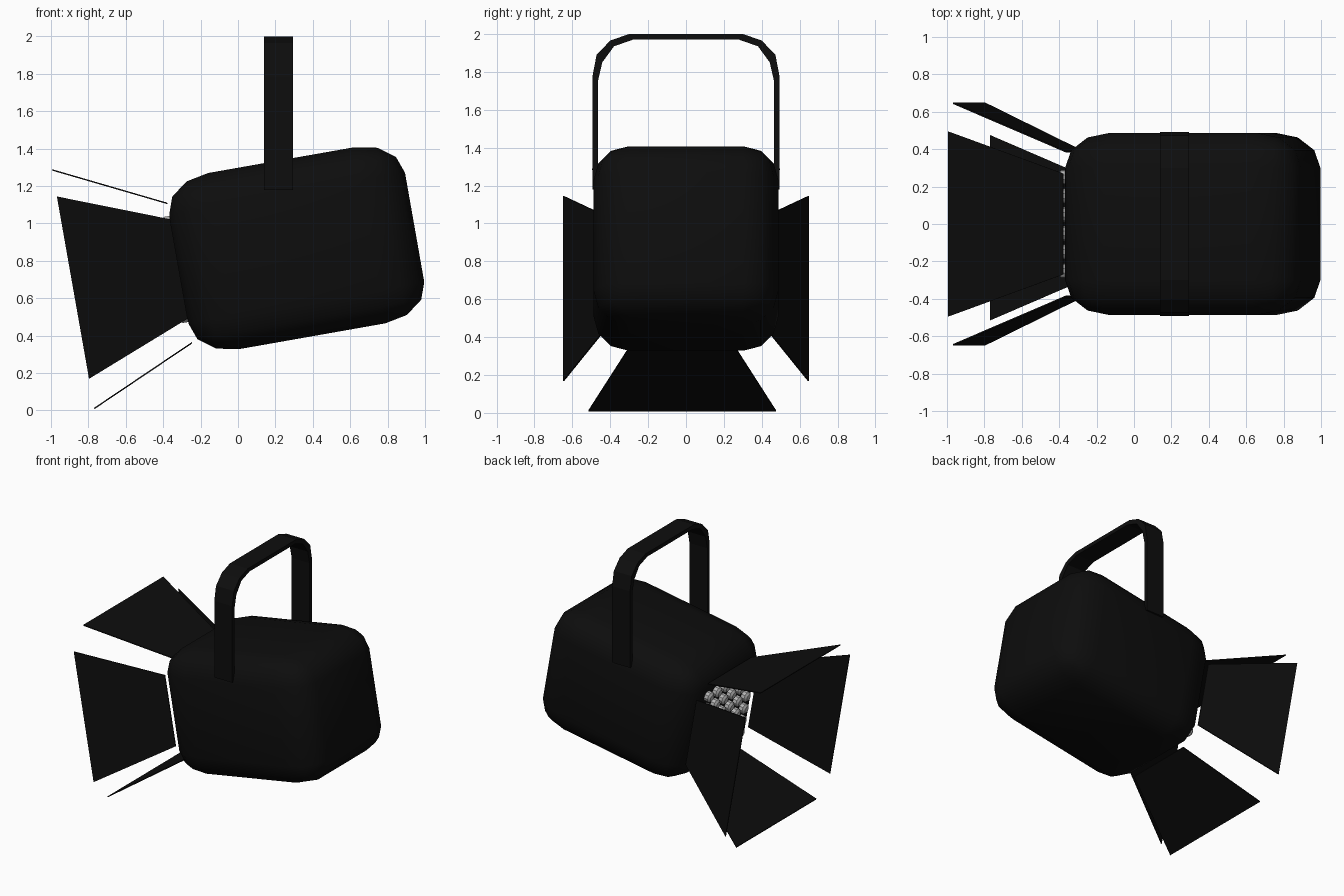
import bpy, bmesh, math
from mathutils import Matrix, Vector

if "Cube" in bpy.data.objects:
    bpy.data.objects.remove(bpy.data.objects["Cube"])

TILT = Matrix.Rotation(math.radians(-10), 4, 'Y')   # lamp axis: local x runs front to back
MID = 0.80                                          # local height of the lamp axis


def material(name, rgb):
    m = bpy.data.materials.new(name)
    m.diffuse_color = (*rgb, 1)
    m.use_nodes = True
    m.node_tree.nodes["Principled BSDF"].inputs["Base Color"].default_value = m.diffuse_color
    return m


black = material("matte black", (0.004, 0.004, 0.004))
grey = material("light grey", (0.45, 0.45, 0.45))


def finish(name, bm, mat, smooth=None):
    bmesh.ops.recalc_face_normals(bm, faces=bm.faces)
    me = bpy.data.meshes.new(name)
    bm.to_mesh(me)
    bm.free()
    ob = bpy.data.objects.new(name, me)
    bpy.context.collection.objects.link(ob)
    me.materials.append(mat)
    if smooth:
        bpy.ops.object.select_all(action='DESELECT')
        ob.select_set(True)
        bpy.context.view_layer.objects.active = ob
        bpy.ops.object.shade_smooth_by_angle(angle=math.radians(smooth))
    return ob


def prism(bm, points, offset):
    """Extrude a polygon along an offset into a closed solid."""
    face = bm.faces.new([bm.verts.new(p) for p in points])
    ext = bmesh.ops.extrude_face_region(bm, geom=[face])
    moved = [g for g in ext["geom"] if isinstance(g, bmesh.types.BMVert)]
    bmesh.ops.translate(bm, verts=moved, vec=offset)


# Lamp housing: rounded unit cube stretched to size and tilted
bm = bmesh.new()
bmesh.ops.create_cube(bm, size=1)
bmesh.ops.bevel(bm, geom=bm.edges[:], offset=0.19, segments=3, profile=0.5,
                affect='EDGES')
bm.transform(TILT @ Matrix.Translation((0.46, 0, MID)) @
             Matrix.Diagonal((1.28, 0.975, 0.956, 1)))
finish("lamp_housing", bm, black, 40)

# Carrying yoke: thin flat band with chamfered corners
outer = [(0.493, 1.18), (0.493, 1.78), (0.472, 1.89), (0.40, 1.965), (0.30, 2.0)]
inner = [(0.465, 1.18), (0.465, 1.75), (0.442, 1.85), (0.38, 1.935), (0.28, 1.97)]
ring = (outer + [(-y, z) for y, z in reversed(outer)] +
        [(-y, z) for y, z in inner] + [(y, z) for y, z in reversed(inner)])
bm = bmesh.new()
prism(bm, [(0.14, y, z) for y, z in ring], (0.155, 0, 0))
finish("yoke", bm, black)

# Barn door flaps: thin trapezoids flaring out from the lens
# name, side direction (y, z), inner offset, outer offset, sideways shift
flaps = [
    ("left_flap", (0, -1), 0.36, 0.665, -0.02),
    ("top_flap", (0, 1), 0.36, 0.643, 0.0),
    ("front_flap", (-1, 0), 0.39, 0.65, 0.0),
    ("back_flap", (1, 0), 0.39, 0.65, 0.0),
]
flaps[0] = ("bottom_flap", (0, -1), 0.405, 0.66, -0.02)
for name, (sy, sz), near, far, shift in flaps:
    out = Vector((0, sy, sz))
    side = Vector((0, sz, sy))
    mid = Vector((0, shift, MID))
    pts = []
    for u, dist, half in ((-0.18, near, 0.27), (-0.755, far, 0.495)):
        base = mid + out * dist + Vector((u, 0, 0))
        pair = [base - side * half, base + side * half]
        pts += pair if not pts else pair[::-1]
    bm = bmesh.new()
    prism(bm, pts, -out * 0.008)
    bm.transform(TILT)
    finish(name, bm, black)

# Lamp array: grid of small round bulbs on the front face
bm = bmesh.new()
N, PITCH = 6, 0.1
for i in range(N):
    for j in range(N):
        y = (i - (N - 1) / 2) * PITCH
        z = MID + (j - (N - 1) / 2) * PITCH
        for x, depth, r1, r2 in ((-0.185, 0.05, 0.04, 0.04),
                                 (-0.217, 0.014, 0.04, 0.024)):
            bmesh.ops.create_cone(
                bm, cap_ends=True, segments=10, radius1=r1, radius2=r2, depth=depth,
                matrix=Matrix.Translation((x, y, z)) @
                Matrix.Rotation(math.radians(-90), 4, 'Y'))
bm.transform(TILT)
finish("bulbs", bm, grey, 30)
